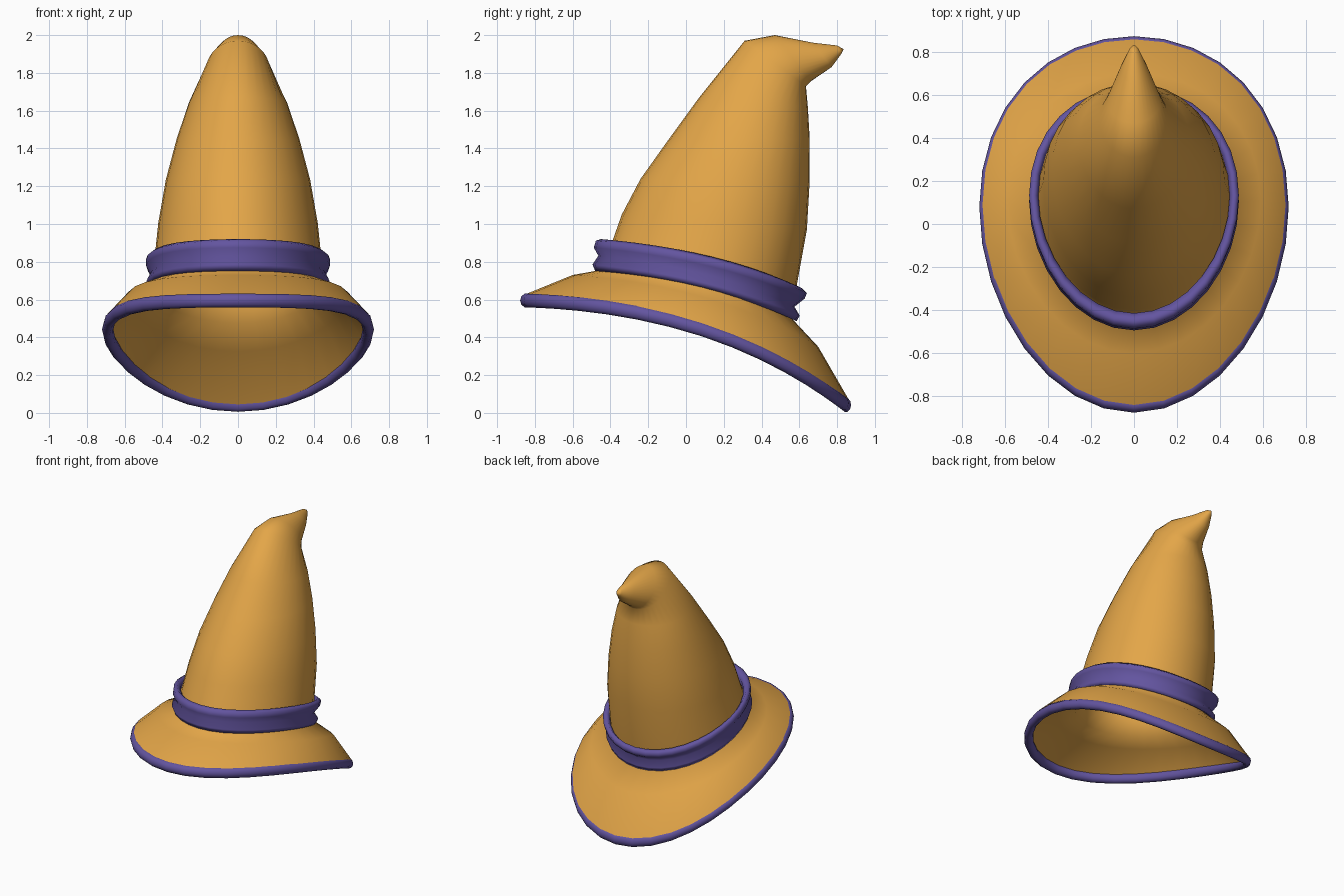
import bpy
import bmesh
from math import sin, cos, tau

cube = bpy.data.objects.get("Cube")
if cube:
    bpy.data.objects.remove(cube, do_unlink=True)

SEGMENTS = 32
EGG = 0.047  # how far the widest part sits toward the back


def make_material(name, rgb):
    mat = bpy.data.materials.new(name)
    mat.use_nodes = True
    colour = (*rgb, 1.0)
    mat.diffuse_color = colour
    bsdf = mat.node_tree.nodes["Principled BSDF"]
    bsdf.inputs["Base Color"].default_value = colour
    bsdf.inputs["Roughness"].default_value = 0.8
    return mat


def ring_points(front_y, front_z, back_y, back_z, width, bow):
    """Tilted egg between a front and a back point; bow lifts its sides."""
    for i in range(SEGMENTS):
        a = tau * i / SEGMENTS
        t = (1 - cos(a)) / 2 + EGG * sin(a) ** 2
        yield (width * sin(a),
               front_y + (back_y - front_y) * t,
               front_z + (back_z - front_z) * t + bow * sin(a) ** 2)


def loft(name, rings, mat, closed=False, tip=None):
    """Skin a stack of rings, optionally looping round or ending in a point."""
    bm = bmesh.new()
    loops = [[bm.verts.new(p) for p in ring_points(*r)] for r in rings]
    pairs = list(zip(loops, loops[1:]))
    if closed:
        pairs.append((loops[-1], loops[0]))
    for low, high in pairs:
        for i in range(SEGMENTS):
            j = (i + 1) % SEGMENTS
            bm.faces.new((low[i], low[j], high[j], high[i]))
    if tip:
        end = bm.verts.new(tip)
        for i in range(SEGMENTS):
            bm.faces.new((loops[-1][i], loops[-1][(i + 1) % SEGMENTS], end))
    for face in bm.faces:
        face.smooth = True
    mesh = bpy.data.meshes.new(name)
    bm.to_mesh(mesh)
    bm.free()
    mesh.materials.append(mat)
    obj = bpy.data.objects.new(name, mesh)
    bpy.context.collection.objects.link(obj)


cloth = make_material("golden cloth", (0.77, 0.38, 0.065))
purple = make_material("purple trim", (0.125, 0.09, 0.35))

# Brim and crown: one sheet from the drooping edge up to the bent tip
body = [
    (-0.845, 0.63, 0.862, 0.07, 0.705, 0.15),
    (-0.60, 0.73, 0.70, 0.35, 0.59, 0.085),
    (-0.46, 0.755, 0.56, 0.50, 0.468, 0.05),
    (-0.40, 0.88, 0.58, 0.64, 0.445, 0.04),
    (-0.34, 1.05, 0.64, 0.97, 0.422, 0),
    (-0.24, 1.24, 0.655, 1.23, 0.382, 0),
    (-0.09, 1.45, 0.655, 1.45, 0.325, 0),
    (0.07, 1.67, 0.645, 1.62, 0.26, 0),
    (0.31, 1.97, 0.635, 1.73, 0.163, 0),
    (0.47, 2.0, 0.66, 1.755, 0.125, 0),
    (0.67, 1.96, 0.77, 1.83, 0.062, 0),
    (0.80, 1.945, 0.822, 1.90, 0.022, 0),
]
loft("brim_and_crown", body, cloth, tip=(0, 0.835, 1.925))

# Lining: the same sheet pulled inward, running from crown down to brim
loft("lining", [(fy + 0.03, fz - 0.02, by - 0.043, bz - 0.025, w - 0.03, bow)
                for fy, fz, by, bz, w, bow in reversed(body[:9])], cloth)

# Rolled piping along the brim edge, slimmer at the drooping back
piping = []
for k in range(10):
    out, up = cos(tau * k / 10), 0.038 * sin(tau * k / 10)
    piping.append((-0.844 - 0.034 * out, 0.595 + up,
                   0.848 + 0.026 * out, 0.042 + up,
                   0.69 + 0.03 * out, 0.15))
loft("brim_piping", piping, purple, closed=True)

# Hat band with two soft rolls and a groove between them
loft("hat_band", [
    (-0.45, 0.765, 0.55, 0.51, 0.452, 0.05),
    (-0.48, 0.75, 0.585, 0.485, 0.475, 0.05),
    (-0.495, 0.785, 0.602, 0.515, 0.488, 0.05),
    (-0.464, 0.832, 0.574, 0.562, 0.46, 0.05),
    (-0.488, 0.875, 0.628, 0.605, 0.486, 0.05),
    (-0.477, 0.912, 0.64, 0.635, 0.488, 0.05),
    (-0.45, 0.92, 0.615, 0.66, 0.465, 0.05),
    (-0.415, 0.89, 0.585, 0.63, 0.445, 0.05),
], purple, closed=True)
